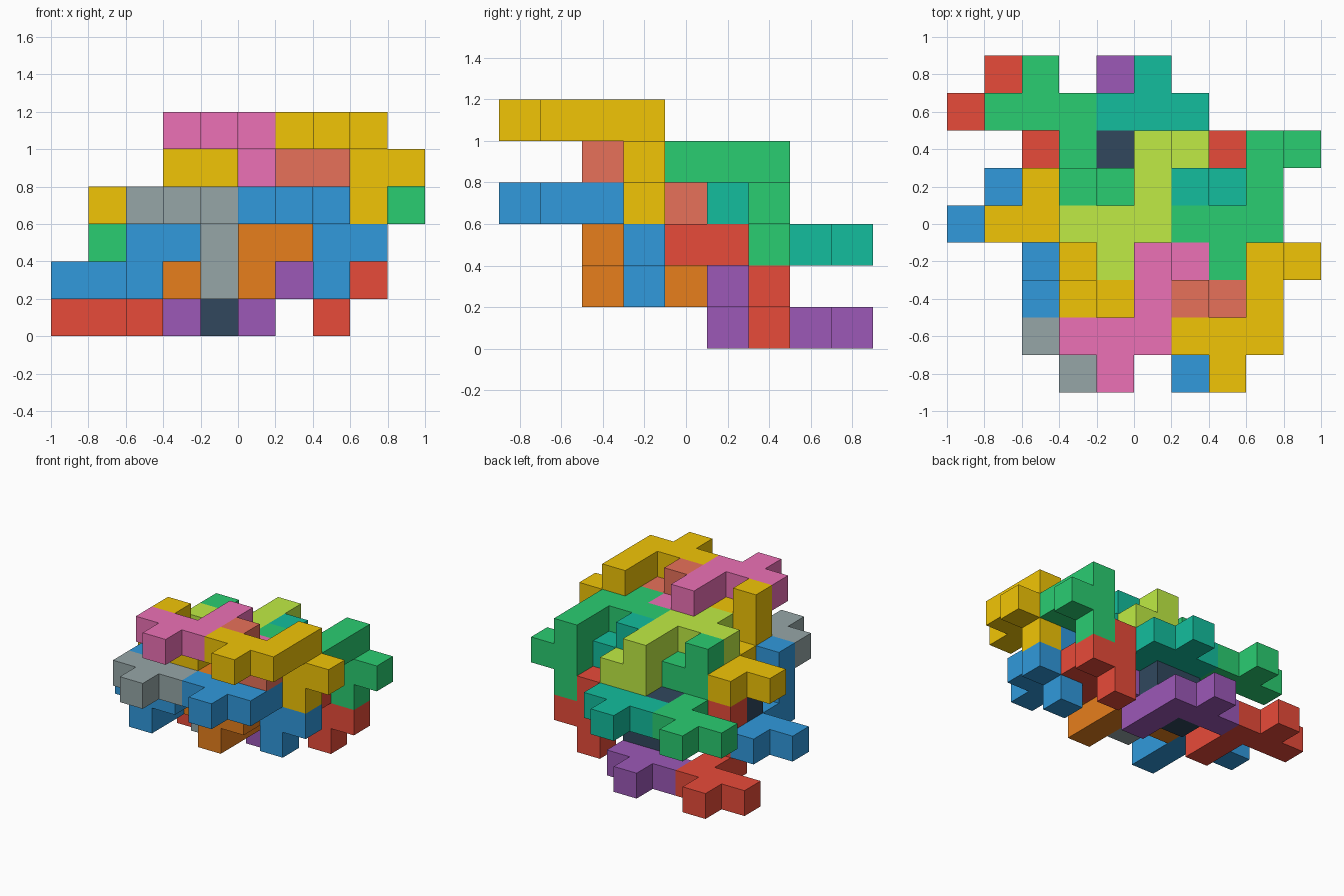
import bpy, bmesh
from mathutils import Vector

if "Cube" in bpy.data.objects:
    bpy.data.objects.remove(bpy.data.objects["Cube"])

U = 0.2  # edge of one unit cube

# One nine-cube puzzle piece: flat hooked bar with a short forked leg below its tip
CELLS = [(0, 1, 0), (1, 1, 0), (2, 1, 0), (1, 0, 0), (2, 2, 0),
         (2, 3, 0), (2, 3, -1), (3, 3, -1), (2, 3, -2)]

COLOURS = {
    "gold": (241, 196, 15), "pink": (236, 112, 180), "green": (46, 204, 113),
    "lime": (190, 235, 70), "blue": (52, 152, 219), "grey": (149, 165, 166),
    "red": (231, 76, 60), "navy": (52, 73, 94), "salmon": (231, 112, 90),
    "teal": (26, 188, 156), "orange": (230, 126, 34), "purple": (155, 89, 182),
}


def material(name):
    mat = bpy.data.materials.get(name)
    if not mat:
        mat = bpy.data.materials.new(name)
        rgb = [(c / 255) ** 2.2 for c in COLOURS[name]]
        mat.diffuse_color = (*rgb, 1)
        mat.use_nodes = True
        mat.node_tree.nodes["Principled BSDF"].inputs["Base Color"].default_value = mat.diffuse_color
    return mat


def build_piece(name, cells, colour):
    """Skin a set of grid cells with only its outer faces."""
    cells = set(cells)
    bm = bmesh.new()
    for cell in cells:
        for axis in range(3):
            for side in (0, 1):
                near = list(cell)
                near[axis] += 2 * side - 1
                if tuple(near) in cells:
                    continue
                corners = []
                for s, t in ((0, 0), (1, 0), (1, 1), (0, 1)):
                    p = Vector(cell)
                    p[axis] += side
                    p[(axis + 1) % 3] += s
                    p[(axis + 2) % 3] += t
                    corners.append(bm.verts.new((p - Vector((5, 4.5, 0))) * U))
                bm.faces.new(corners if side else corners[::-1])
    bmesh.ops.remove_doubles(bm, verts=bm.verts, dist=0.001)
    bmesh.ops.dissolve_limit(bm, angle_limit=0.01, verts=bm.verts, edges=bm.edges)
    mesh = bpy.data.meshes.new(name)
    bm.to_mesh(mesh)
    bm.free()
    mesh.materials.append(material(colour))
    bpy.context.collection.objects.link(bpy.data.objects.new(name, mesh))


# Lattice steps: sideways, back-and-down, down a level
STEP_X, STEP_Y, STEP_Z = Vector((3, 0, 0)), Vector((0, 3, -1)), Vector((-1, 0, -2))


def build_group(label, cells, start, colours):
    n = 0
    for c in range(2):
        for b in range(2):
            for a in range(2):
                off = Vector(start) + a * STEP_X + b * STEP_Y + c * STEP_Z
                placed = [tuple(int(round(v)) for v in Vector(p) + off) for p in cells]
                build_piece(f"{label}_{n + 1}_{colours[n]}", placed, colours[n])
                n += 1


# Eight upright pieces
build_group("upright_piece", CELLS, (3, 0, 5),
            ["pink", "gold", "lime", "green", "grey", "blue", "navy", "red"])

# Eight pieces turned over about the x axis, interlocking with the first group
FLIPPED = [(x, -y, -z) for x, y, z in CELLS]
build_group("flipped_piece", FLIPPED, (1, 5, 3),
            ["gold", "salmon", "green", "teal", "blue", "orange", "red", "purple"])
